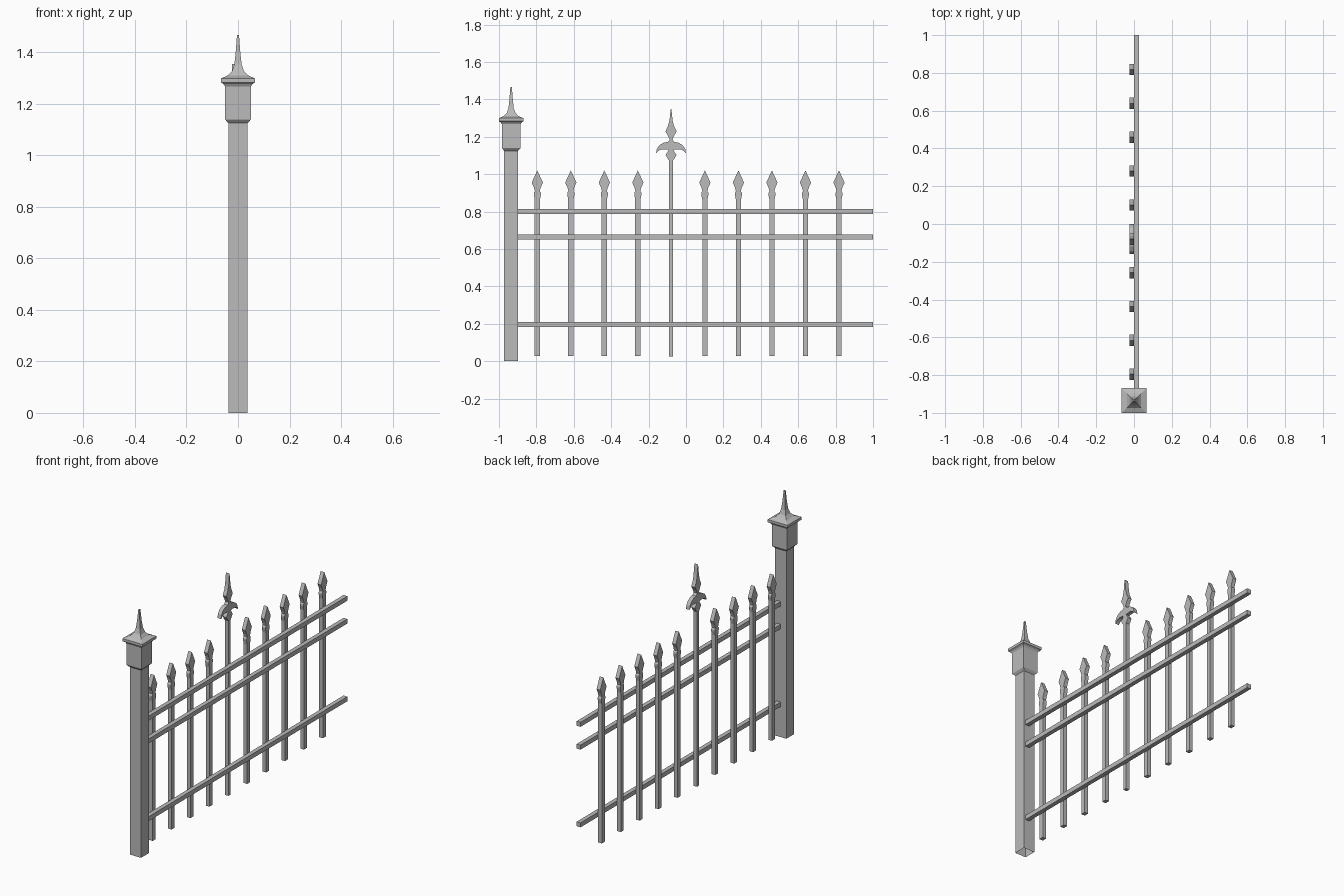
import bpy
import bmesh

cube = bpy.data.objects.get("Cube")
if cube:
    bpy.data.objects.remove(cube, do_unlink=True)

iron = bpy.data.materials.new("grey_iron")
iron.use_nodes = True
GREY = (0.5, 0.5, 0.5, 1)
iron.diffuse_color = GREY
iron.node_tree.nodes["Principled BSDF"].inputs["Base Color"].default_value = GREY


def finish(name, bm):
    bmesh.ops.recalc_face_normals(bm, faces=bm.faces)
    mesh = bpy.data.meshes.new(name)
    bm.to_mesh(mesh)
    bm.free()
    mesh.materials.append(iron)
    obj = bpy.data.objects.new(name, mesh)
    bpy.context.collection.objects.link(obj)
    return obj


def box(name, low, high):
    bm = bmesh.new()
    bmesh.ops.create_cube(bm, size=1)
    for v in bm.verts:
        v.co = [l + (c + 0.5) * (h - l) for l, h, c in zip(low, high, v.co)]
    return finish(name, bm)


def square_tower(name, y, sections):
    """Stack square rings of (half width, height); the base stays open."""
    bm = bmesh.new()
    rings = []
    for r, z in sections:
        corners = ((-r, -r), (r, -r), (r, r), (-r, r))
        rings.append([bm.verts.new((cx, y + cy, z)) for cx, cy in corners])
    for a, b in zip(rings, rings[1:]):
        for i in range(4):
            j = (i + 1) % 4
            bm.faces.new((a[i], a[j], b[j], b[i]))
    bm.faces.new(rings[-1])
    return finish(name, bm)


def flat_bar(name, y, half, x0, x1):
    """Mirror a half outline (ending in a point) and give it thickness."""
    outline = half + [(-w, z) for w, z in reversed(half[:-1])]
    bm = bmesh.new()
    face = bm.faces.new([bm.verts.new((x0, y + w, z)) for w, z in outline])
    out = bmesh.ops.extrude_face_region(bm, geom=[face])
    moved = [g for g in out["geom"] if isinstance(g, bmesh.types.BMVert)]
    bmesh.ops.translate(bm, verts=moved, vec=(x1 - x0, 0, 0))
    bmesh.ops.triangulate(bm, faces=[f for f in bm.faces if len(f.verts) > 4])
    return finish(name, bm)


# Post with collar, cap and spire
square_tower("post", -0.935, [
    (0.037, 0), (0.037, 1.125), (0.048, 1.137), (0.05, 1.14), (0.05, 1.267),
    (0.056, 1.277), (0.066, 1.283), (0.066, 1.299), (0.038, 1.311),
    (0.023, 1.328), (0.014, 1.355), (0.009, 1.40), (0.004, 1.467)])

# Horizontal rails
for label, z in (("lower", 0.197), ("middle", 0.663), ("upper", 0.8)):
    box(label + "_rail", (0, -0.9, z - 0.0135), (0.026, 1, z + 0.0135))

# Spear-tipped pickets, leaving the fifth place for the tall one
spear = [(0.014, 0.029), (0.014, 0.865), (0.019, 0.89), (0.019, 0.9),
         (0.013, 0.909), (0.018, 0.928), (0.03, 0.955), (0, 1.02)]
for i in range(10):
    if i != 4:
        flat_bar(f"picket_{i + 1}", -0.795 + 0.1792 * i, spear, -0.024, 0)

# Tall picket with curled wings and a slender blade
ornate = [(0.011, 0.025), (0.011, 1.075), (0.018, 1.083), (0.029, 1.102),
          (0.018, 1.12), (0.012, 1.13), (0.03, 1.132), (0.05, 1.133),
          (0.066, 1.125), (0.08, 1.112), (0.076, 1.135), (0.062, 1.155),
          (0.04, 1.168), (0.018, 1.172), (0.007, 1.184), (0.016, 1.205),
          (0.03, 1.228), (0.016, 1.258), (0.008, 1.29), (0.004, 1.33),
          (0, 1.355)]
flat_bar("tall_picket", -0.08, ornate, -0.024, 0)
